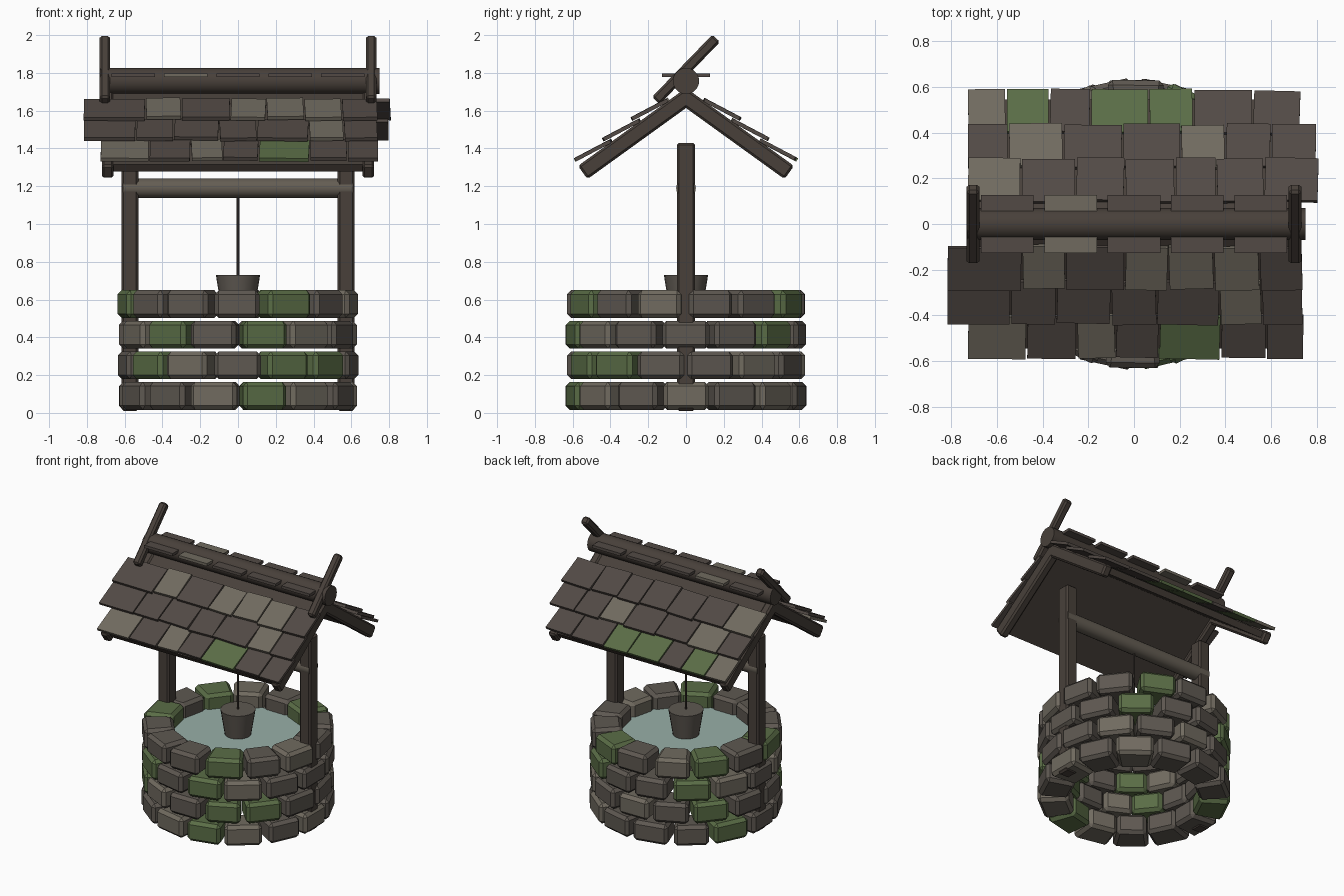
import bpy, bmesh, math, random
from mathutils import Matrix, Vector

random.seed(4)
cube = bpy.data.objects.get("Cube")
if cube:
    bpy.data.objects.remove(cube, do_unlink=True)


def material(name, *rgb):
    """Flat material from 0-255 display values, stored as linear."""
    lin = [((c / 255 + 0.055) / 1.055) ** 2.4 for c in rgb] + [1.0]
    m = bpy.data.materials.new(name)
    m.use_nodes = True
    m.diffuse_color = lin
    m.node_tree.nodes["Principled BSDF"].inputs["Base Color"].default_value = lin
    return m


WOOD = material("dark_wood", 72, 64, 58)
SHINGLE = material("shingle_brown", 82, 74, 69)
LIGHT = material("weathered_grey", 112, 106, 95)
STONE = material("stone_grey", 94, 88, 81)
MOSS = material("moss_green", 90, 109, 70)
BARK = material("pale_bark", 100, 93, 83)
WATER = material("water", 152, 175, 168)


def add_box(bm, size, matrix, index=0, bevel=0.0, taper=1.0):
    """Add a chamfered box; taper narrows x on its +y end."""
    tmp = bmesh.new()
    bmesh.ops.create_cube(tmp, size=1)
    for v in tmp.verts:
        if v.co.y > 0:
            v.co.x *= taper
        v.co = Vector(a * b for a, b in zip(v.co, size))
    if bevel:
        bmesh.ops.bevel(tmp, geom=tmp.edges[:], offset=bevel, segments=1,
                        affect='EDGES', profile=0.5)
    tmp.transform(matrix)
    bmesh.ops.recalc_face_normals(tmp, faces=tmp.faces[:])
    for f in tmp.faces:
        f.material_index = index
    mesh = bpy.data.meshes.new("part")
    tmp.to_mesh(mesh)
    tmp.free()
    bm.from_mesh(mesh)
    bpy.data.meshes.remove(mesh)


def finish(bm, name, *mats):
    mesh = bpy.data.meshes.new(name)
    bm.to_mesh(mesh)
    bm.free()
    for m in mats:
        mesh.materials.append(m)
    obj = bpy.data.objects.new(name, mesh)
    bpy.context.collection.objects.link(obj)
    return obj


def box(name, size, matrix, mat, bevel=0.0):
    bm = bmesh.new()
    add_box(bm, size, matrix, 0, bevel)
    return finish(bm, name, mat)


def rod(name, r1, r2, length, loc, mat, axis='Z', sides=20):
    """Cylinder or cone with smooth sides and sharp rims."""
    turn = Matrix.Rotation(math.pi / 2, 4, 'Y') if axis == 'X' else Matrix()
    bm = bmesh.new()
    bmesh.ops.create_cone(bm, cap_ends=True, segments=sides, radius1=r1,
                          radius2=r2, depth=length,
                          matrix=Matrix.Translation(loc) @ turn)
    obj = finish(bm, name, mat)
    bpy.ops.object.select_all(action='DESELECT')
    obj.select_set(True)
    bpy.context.view_layer.objects.active = obj
    bpy.ops.object.shade_smooth_by_angle(angle=math.radians(35))
    return obj


# Stone rings, every other one turned by half a stone
COUNT = 14
moss_stones = [{0, -5}, {1, 2, -2, -5}, {0, -2, 5, -6}, {1, -3, 6, -5}]
for ring, mossy in enumerate(moss_stones):
    bm = bmesh.new()
    for k in range(-COUNT // 2, COUNT // 2):
        step = k + (0.5 if ring % 2 == 0 else 0)
        angle = step * math.tau / COUNT + random.uniform(-0.015, 0.015)
        place = (Matrix.Rotation(angle, 4, 'Z')
                 @ Matrix.Translation((0, -0.527, 0.09 + ring * 0.162)))
        index = 2 if k in mossy else random.choice((0, 0, 1))
        add_box(bm, (random.uniform(0.235, 0.26), 0.205, 0.147), place,
                index, 0.022, 0.8)
    finish(bm, f"stone_ring_{ring + 1}", STONE, LIGHT, MOSS)

# Water, bucket and rope
rod("water_surface", 0.45, 0.45, 0.01, (0, 0, 0.54), WATER, sides=32)
rod("bucket", 0.088, 0.117, 0.18, (0, 0, 0.64), STONE)
rod("rope", 0.007, 0.007, 0.47, (0, 0, 0.94), WOOD, sides=8)

# Posts and winding bar
for side, s in (("left", 1), ("right", -1)):
    box(f"{side}_post", (0.09, 0.096, 1.42),
        Matrix.Translation((s * 0.572, 0, 0.72)), WOOD, 0.012)
rod("winding_bar", 0.052, 0.052, 1.22, (0, 0, 1.19), BARK, 'X')

# Roof slopes: local axes are x, down the slope, and out of the slope
PITCH = math.radians(35.8)
APEX = Vector((0, 0, 1.72))


def slope(sign, x, down, out, tilt=0.0, skew=0.0):
    c, s = math.cos(PITCH), math.sin(PITCH)
    frame = Matrix(((1, 0, 0), (0, sign * c, sign * s), (0, -s, c))).to_4x4()
    return (Matrix.Translation(APEX) @ frame @ Matrix.Translation((x, down, out))
            @ Matrix.Rotation(tilt, 4, 'X') @ Matrix.Rotation(skew, 4, 'Z'))


# Shingle rows from eave to ridge: edges along x, then D dark, L light, G moss
rows = {
    ("front", -1): [
        ((-.73, -.47, -.25, -.08, .11, .38, .58, .745), "LDLDGDD"),
        ((-.82, -.54, -.34, -.1, .1, .375, .56, .74), "DDDDDLD"),
        ((-.82, -.49, -.3, -.04, .15, .35, .55, .74), "DLDLLLD")],
    ("back", 1): [
        ((-.73, -.56, -.37, -.19, .065, .26, .52, .73), "LGDGGDD"),
        ((-.73, -.55, -.31, -.05, .205, .4, .6, .8), "DLDDLDD"),
        ((-.73, -.495, -.255, -.04, .18, .36, .57, .81), "LDDDDDD")],
}
for (side, sign), courses in rows.items():
    box(f"{side}_roof_board", (1.34, 0.68, 0.045),
        slope(sign, 0, 0.34, -0.033), WOOD)
    for x in (-0.69, 0.69):
        box(f"{side}_rafter", (0.062, 0.70, 0.086),
            slope(sign, x, 0.355, -0.043), WOOD, 0.012)
    for row, (edges, tones) in enumerate(courses):
        bm = bmesh.new()
        for a, b, tone in zip(edges, edges[1:], tones):
            down = 0.59 - row * 0.185 + random.uniform(-0.006, 0.006)
            add_box(bm, (b - a - 0.008, 0.21, 0.02),
                    slope(sign, (a + b) / 2, down, 0.02, 0.14,
                          random.uniform(-0.03, 0.03)), "DLG".index(tone))
        finish(bm, f"{side}_shingle_row_{row + 1}", SHINGLE, LIGHT, MOSS)

# Ridge log with flat cap boards through it
rod("ridge_log", 0.07, 0.07, 1.48, (0.01, 0, 1.757), WOOD, 'X')
bm = bmesh.new()
for i in range(5):
    add_box(bm, (0.23, 0.255, 0.02),
            Matrix.Translation(((i - 2) * 0.277, 0, 1.787)), int(i == 1))
finish(bm, "ridge_boards", SHINGLE, LIGHT)

# Slanted poles at both ends of the ridge
for side, x in (("left", 0.705), ("right", -0.705)):
    box(f"{side}_ridge_pole", (0.056, 0.056, 0.46),
        Matrix.Translation((x, 0, 1.818)) @ Matrix.Rotation(-0.77, 4, 'X'),
        WOOD, 0.012)
